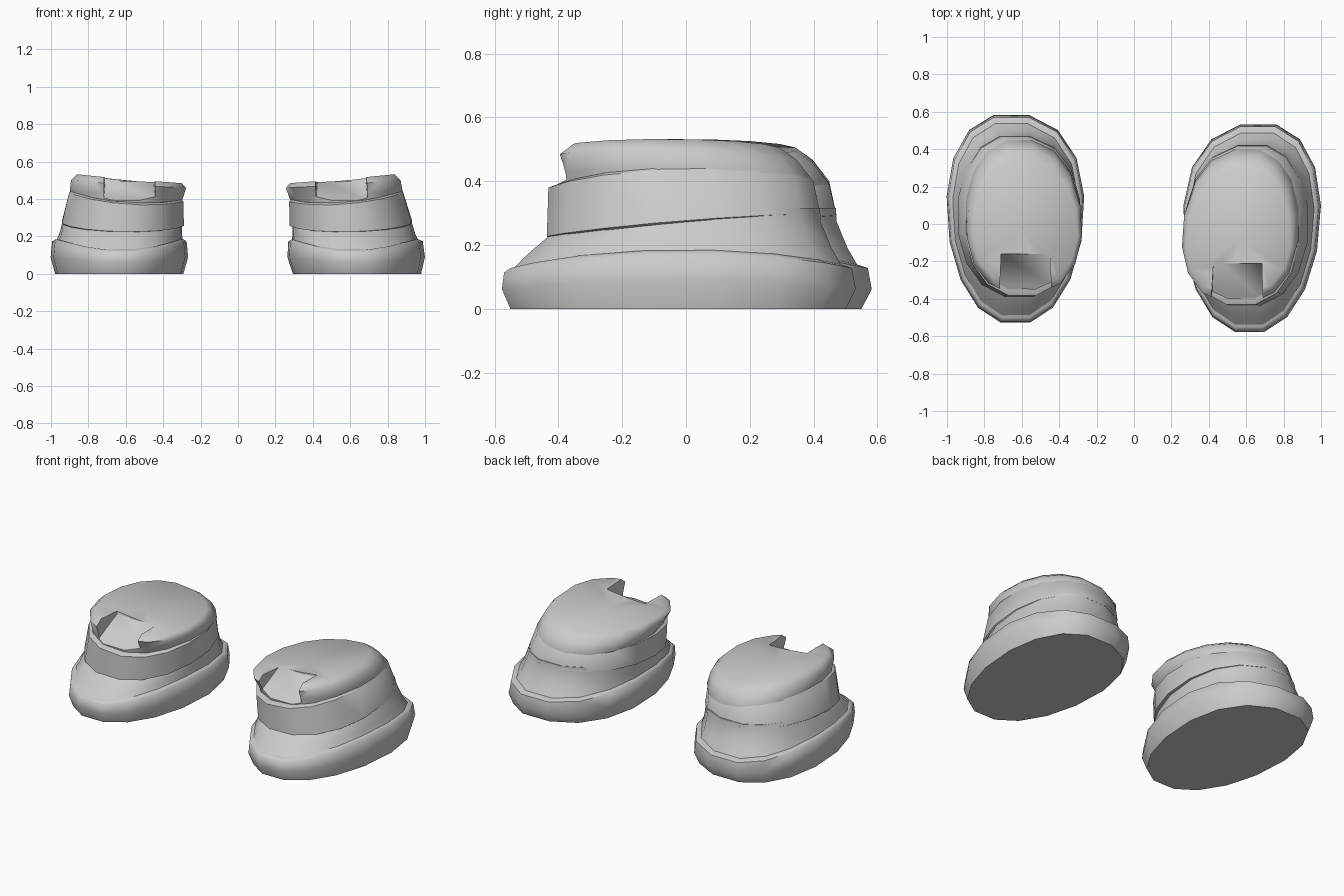
import bpy, bmesh, math
from mathutils import Vector

if "Cube" in bpy.data.objects:
    bpy.data.objects.remove(bpy.data.objects["Cube"])

grey = bpy.data.materials.new("soft_grey")
grey.diffuse_color = (0.6, 0.6, 0.6, 1)
grey.use_nodes = True
grey.node_tree.nodes["Principled BSDF"].inputs["Base Color"].default_value = grey.diffuse_color
N = 16


def spow(v, p):
    return math.copysign(abs(v) ** p, v)


def place(p, side):
    """Left shoe stays put; right shoe is mirrored, shifted, turned and leaned a little."""
    x, y, z = p
    if side == "left":
        return Vector((x, y, z))
    return Vector((-x - 0.002 - 0.04 * z + 0.022 * y, y - 0.05, z))


def ring(x0, x1, y0, y1, zf, zb, bump=0, tilt=0, k=0.1):
    """Egg-shaped loop: zf/zb front and back heights, bump raises the sides."""
    cx, cy, hx, hy = (x0 + x1) / 2, (y0 + y1) / 2, (x1 - x0) / 2, (y1 - y0) / 2
    pts = []
    for i in range(N):
        a = 2 * math.pi * (i + 0.5) / N
        c, s = spow(math.cos(a), 0.88), spow(math.sin(a), 0.94)
        x = cx + hx * 1.02 * c * (1 + k * s) - 0.03 * max(s, 0) * (1 - abs(c))
        z = zf + (zb - zf) * (1 + s) / 2 + bump * c * c + tilt * hx * c
        pts.append((x, cy + hy * 1.01 * s, z))
    return pts


def finish(bm, name):
    bmesh.ops.recalc_face_normals(bm, faces=bm.faces)
    me = bpy.data.meshes.new(name)
    bm.to_mesh(me)
    bm.free()
    ob = bpy.data.objects.new(name, me)
    bpy.context.collection.objects.link(ob)
    me.materials.append(grey)
    return ob


def smooth(ob, angle=45):
    bpy.ops.object.select_all(action='DESELECT')
    ob.select_set(True)
    bpy.context.view_layer.objects.active = ob
    bpy.ops.object.shade_smooth_by_angle(angle=math.radians(angle))


def loft(name, side, rings, centre=None):
    """Closed skin through the rings; an optional centre point fans the top."""
    bm = bmesh.new()
    rows = [[bm.verts.new(place(p, side)) for p in r] for r in rings]
    for a, b in zip(rows, rows[1:]):
        for i in range(N):
            j = (i + 1) % N
            bm.faces.new((a[i], a[j], b[j], b[i]))
    bm.faces.new(rows[0][::-1])
    if centre:
        c = bm.verts.new(place(centre, side))
        for i in range(N):
            bm.faces.new((rows[-1][i], rows[-1][(i + 1) % N], c))
    else:
        bm.faces.new(rows[-1])
    return finish(bm, f"{side}_{name}")


def build_shoe(side):
    # puffy sole with a flat underside
    smooth(loft("sole", side, [
        ring(-.97, -.30, -.505, .555, 0, 0),
        ring(-.993, -.275, -.532, .587, .06, .06, .03),
        ring(-.985, -.283, -.525, .575, .11, .125, .055),
        ring(-.965, -.30, -.505, .545, .125, .135, .055)]), 60)
    # lower upper, leaning in from the sole and running up into the heel
    smooth(loft("lower_upper", side, [
        ring(-.97, -.30, -.51, .55, .11, .12, .05),
        ring(-.95, -.305, -.45, .51, .17, .19, .03, 0, .07),
        ring(-.935, -.305, -.38, .475, .23, .275, .02, 0, .04),
        ring(-.92, -.31, -.36, .474, .24, .315, .02, 0, .04)]))
    # wide wrap band, proud at the toe and flush at the heel
    smooth(loft("ankle_band", side, [
        ring(-.92, -.315, -.365, .455, .22, .28, .01, 0, 0),
        ring(-.94, -.29, -.39, .475, .225, .295, .01, -.02, 0),
        ring(-.90, -.295, -.385, .452, .372, .395, .03, -.08, -.03),
        ring(-.885, -.31, -.365, .435, .38, .41, .03, -.08, -.05)]))
    # collar with a nearly flat, softly rounded top
    collar = loft("collar", side, [
        ring(-.88, -.33, -.345, .445, .34, .36, 0, -.06, -.03),
        ring(-.897, -.295, -.355, .452, .415, .395, .02, -.06, -.02),
        ring(-.888, -.283, -.375, .40, .475, .462, .01, -.07, -.06),
        ring(-.855, -.305, -.335, .345, .505, .50, .005, -.09, -.08)], (-.59, -.03, .492))
    # sloping dent in the front of the collar
    bm = bmesh.new()
    for y, z, w in ((-.6, .265, .145), (-.35, .392, .138), (-.16, .492, .13)):
        for x in (-.58 - w, -.58 + w):
            for zz in (z, .8):
                bm.verts.new(place((x, y, zz), side))
    bmesh.ops.convex_hull(bm, input=bm.verts)
    cutter = finish(bm, f"{side}_dent_cutter")
    cutter.hide_render = True
    mod = collar.modifiers.new("dent", 'BOOLEAN')
    mod.operation, mod.solver, mod.object = 'DIFFERENCE', 'EXACT', cutter
    bpy.ops.object.select_all(action='DESELECT')
    bpy.context.view_layer.objects.active = collar
    collar.select_set(True)
    bpy.ops.object.modifier_apply(modifier=mod.name)
    bpy.data.objects.remove(cutter)
    smooth(collar, 65)


for s in ("left", "right"):
    build_shoe(s)
